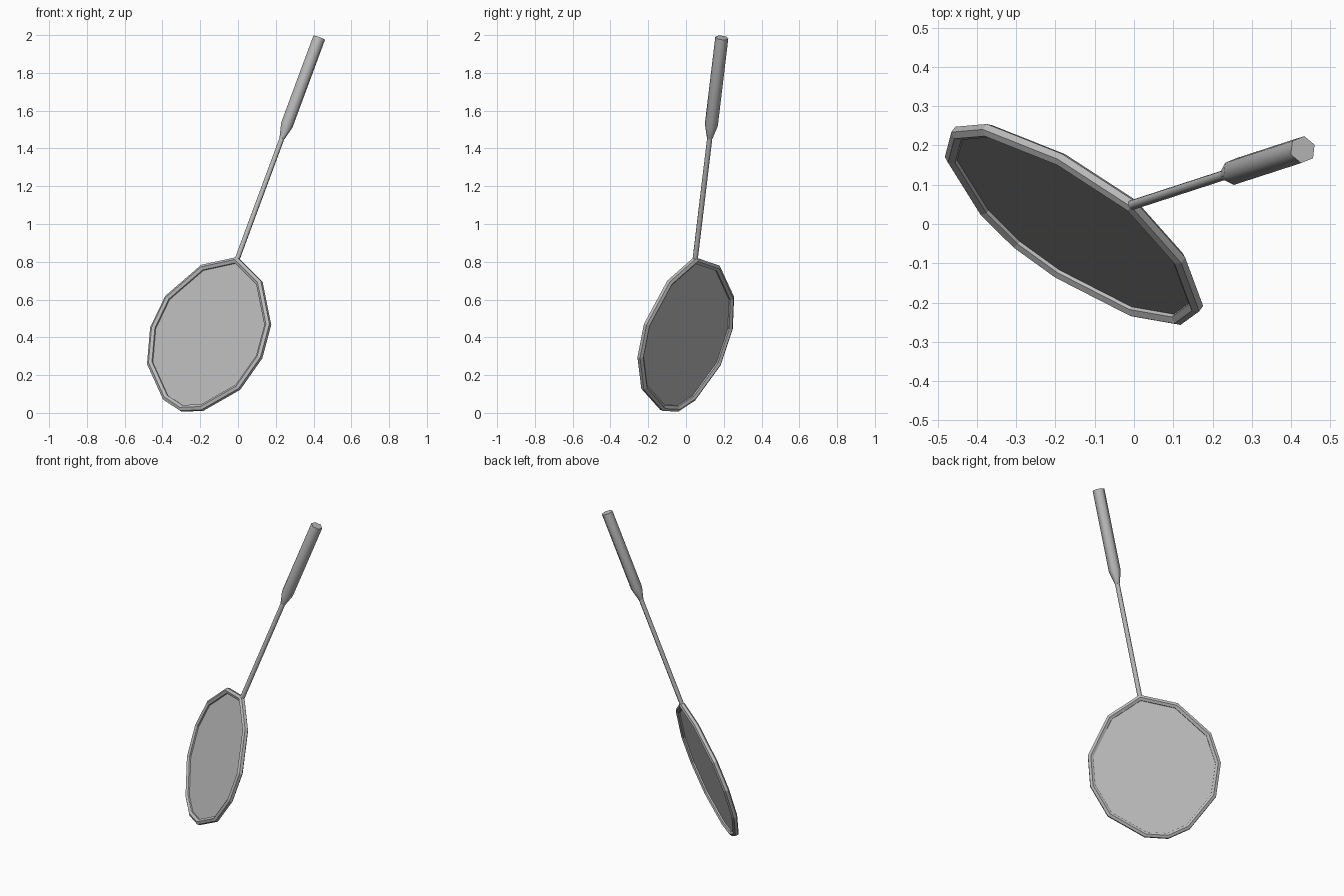
import bpy, bmesh, math
from mathutils import Matrix, Vector

cube = bpy.data.objects.get("Cube")
if cube:
    bpy.data.objects.remove(cube, do_unlink=True)


def material(name, value):
    m = bpy.data.materials.new(name)
    m.use_nodes = True
    colour = (value, value, value, 1)
    m.diffuse_color = colour
    m.node_tree.nodes["Principled BSDF"].inputs["Base Color"].default_value = colour
    return m


grey = material("grey", 0.5)

# Racket frame: across the head, out of the face, along the shaft
along = Vector((0.345, 0.112, 0.932)).normalized()
across = Vector((0.746, -0.631, -0.21))
across = (across - along * across.dot(along)).normalized()
face = across.cross(along)
place = Matrix((across, -face, along)).transposed().to_4x4()
place.translation = (0.0, 0.05, 0.825)

# Half outline of the head, mirrored to twelve corners
half = [(0.211, -0.09), (0.37, -0.302), (0.392, -0.488), (0.325, -0.682), (0.136, -0.844)]
outline = [(0, 0)] + half + [(0, -0.878)] + [(-x, z) for x, z in reversed(half)]
HEX = [k * math.pi / 3 for k in range(6)]


def build(name, rings, closed=False, smooth=True):
    """Skin a run of point rings; cap the ends unless it closes on itself."""
    bm = bmesh.new()
    loops = [[bm.verts.new(p) for p in ring] for ring in rings]
    n = len(loops)
    for i in range(n if closed else n - 1):
        a, b = loops[i], loops[(i + 1) % n]
        for j in range(len(a)):
            k = (j + 1) % len(a)
            bm.faces.new((a[j], a[k], b[k], b[j]))
    if not closed:
        bm.faces.new(loops[0])
        if n > 1:
            bm.faces.new(loops[-1])
    bmesh.ops.recalc_face_normals(bm, faces=bm.faces)
    mesh = bpy.data.meshes.new(name)
    bm.to_mesh(mesh)
    bm.free()
    mesh.materials.append(grey)
    ob = bpy.data.objects.new(name, mesh)
    ob.matrix_world = place
    bpy.context.collection.objects.link(ob)
    if smooth:
        bpy.ops.object.select_all(action='DESELECT')
        ob.select_set(True)
        bpy.context.view_layer.objects.active = ob
        bpy.ops.object.shade_smooth_by_angle(angle=math.radians(62))
    return ob


def rod(name, stations):
    build(name, [[(r * math.cos(a), r * math.sin(a), z) for a in HEX] for z, r in stations])


# Head rim: hexagonal tube with mitred corners
R = 0.018
rim, string_edge = [], []
for i, p in enumerate(outline):
    p = Vector(p)
    d0 = (p - Vector(outline[i - 1])).normalized()
    d1 = (Vector(outline[(i + 1) % len(outline)]) - p).normalized()
    tangent = (d0 + d1).normalized()
    outward = Vector((-tangent.y, tangent.x)) / tangent.dot(d0)
    centre = p - outward * R
    ring = []
    for a in HEX:
        q = centre + outward * R * math.sin(a)
        ring.append((q.x, R * math.cos(a), q.y))
    rim.append(ring)
    string_edge.append((centre.x, 0, centre.y))
build("head_rim", rim, closed=True, smooth=False)

# String bed
build("string_bed", [string_edge], smooth=False)

# Shaft and grip
rod("shaft", [(-0.015, 0.014), (0.7, 0.014)])
rod("grip", [(0.675, 0.015), (0.75, 0.035), (1.246, 0.035)])
